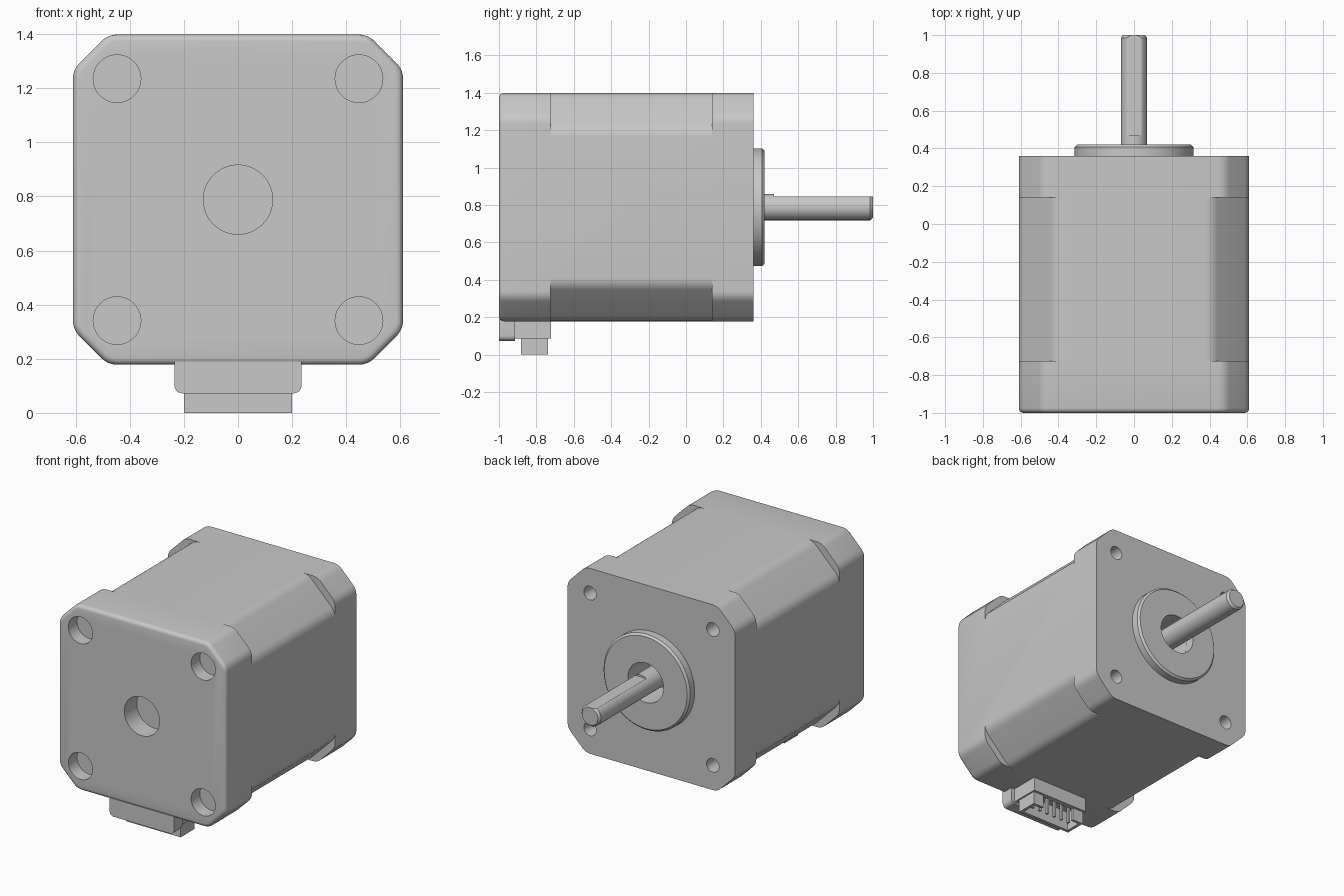
import bpy, bmesh, math
from mathutils import Vector, Matrix

if "Cube" in bpy.data.objects:
    bpy.data.objects.remove(bpy.data.objects["Cube"])

CZ = 0.788            # height of the motor axis
HALF = 0.61           # half width of the body
BACK, FRONT = 0.36, -1.0

grey = bpy.data.materials.new("motor grey")
grey.use_nodes = True
grey.diffuse_color = (0.58, 0.58, 0.58, 1)
grey.node_tree.nodes["Principled BSDF"].inputs["Base Color"].default_value = (0.58, 0.58, 0.58, 1)


def finish(name, bm):
    bmesh.ops.recalc_face_normals(bm, faces=bm.faces)
    mesh = bpy.data.meshes.new(name)
    bm.to_mesh(mesh)
    bm.free()
    mesh.materials.append(grey)
    obj = bpy.data.objects.new(name, mesh)
    bpy.context.collection.objects.link(obj)
    return obj


def prism(name, outline, y0, y1, rim=0):
    """Extrude an x-z outline along y, optionally rounding the front rim."""
    bm = bmesh.new()
    face = bm.faces.new([bm.verts.new((x, y0, z)) for x, z in outline])
    ext = bmesh.ops.extrude_face_region(bm, geom=[face], use_keep_orig=True)
    for v in ext["geom"]:
        if isinstance(v, bmesh.types.BMVert):
            v.co.y = y1
    if rim:
        bmesh.ops.recalc_face_normals(bm, faces=bm.faces)
        edges = [e for e in bm.edges if all(abs(v.co.y - y0) < 1e-5 for v in e.verts)]
        bmesh.ops.bevel(bm, geom=edges, offset=rim, segments=4, profile=0.5, affect='EDGES')
    return finish(name, bm)


def box(name, x0, x1, y0, y1, z0, z1):
    return prism(name, [(x0, z0), (x1, z0), (x1, z1), (x0, z1)], y0, y1)


def lathe(name, profile, x=0, z=CZ, steps=48, closed=False):
    """Revolve (radius, y) points around an axis parallel to y."""
    bm = bmesh.new()
    verts = [bm.verts.new((r, y, 0)) for r, y in profile]
    edges = [bm.edges.new(pair) for pair in zip(verts, verts[1:])]
    if closed:
        edges.append(bm.edges.new((verts[-1], verts[0])))
    bmesh.ops.spin(bm, geom=verts + edges, cent=(0, 0, 0), axis=(0, 1, 0),
                   angle=math.tau, steps=steps, use_duplicate=False)
    bmesh.ops.remove_doubles(bm, verts=bm.verts, dist=1e-5)
    bmesh.ops.translate(bm, verts=bm.verts, vec=(x, 0, z))
    return finish(name, bm)


def rod(name, r, y0, y1, x=0, z=CZ):
    return lathe(name, [(0, y0), (r, y0), (r, y1), (0, y1)], x, z)


def cut(target, cutters):
    bpy.context.view_layer.objects.active = target
    for c in cutters:
        c.hide_render = True
        mod = target.modifiers.new("cut", 'BOOLEAN')
        mod.operation, mod.solver, mod.object = 'DIFFERENCE', 'EXACT', c
        bpy.ops.object.modifier_apply(modifier=mod.name)
        bpy.data.objects.remove(c)


def rounded_chamfer(chamfer, t, n=6):
    """One chamfered corner, side to top, with both its bends rounded."""
    a, b = Vector((HALF, HALF - chamfer)), Vector((HALF - chamfer, HALF))
    d = (b - a).normalized() * t
    points = []
    for p, q, r in ((a - Vector((0, t)), a, a + d), (b - d, b, b - Vector((t, 0)))):
        for i in range(n + 1):
            u = i / n
            points.append(p * (1 - u) ** 2 + q * 2 * u * (1 - u) + r * u * u)
    return points


CORNERS = [(1, 1), (-1, 1), (-1, -1), (1, -1)]

# Body: chamfered block with a rounded front rim
outline = []
for sx, sz in CORNERS:
    corner = rounded_chamfer(0.13, 0.035)
    if sx * sz < 0:
        corner.reverse()
    outline += [(sx * p.x, CZ + sz * p.y) for p in corner]
body = prism("motor_body", outline, FRONT, BACK, rim=0.025)

# Deeper chamfers along the middle, and blind holes front and back
cutters = []
for sx, sz in CORNERS:
    section = rounded_chamfer(0.195, 0.04) + [Vector((HALF - 0.235, 0.7)), Vector((0.7, 0.7)),
                                               Vector((0.7, HALF - 0.235))]
    cutters.append(prism("corner_cutter", [(sx * p.x, CZ + sz * p.y) for p in section], -0.725, 0.14))
    hx, hz = sx * 0.447, CZ + sz * 0.447
    cutters.append(rod("front_hole_cutter", 0.088, -1.1, -0.91, hx, hz))
    cutters.append(rod("screw_hole_cutter", 0.045, 0.24, 0.5, hx, hz))
cutters.append(rod("front_bore_cutter", 0.128, -1.1, -0.87))
cutters.append(rod("back_bore_cutter", 0.13, 0.2, 0.5))
cut(body, cutters)

# Pilot flange on the back
flange = lathe("pilot_flange", [(0.13, BACK), (0.13, 0.42), (0.302, 0.42), (0.315, 0.407),
                                (0.315, BACK)], steps=64, closed=True)

# Shaft with a flat on top
shaft = lathe("shaft", [(0, 0.19), (0.07, 0.19), (0.07, 0.985), (0.058, 1.0), (0, 1.0)])
cut(shaft, [box("flat_cutter", -0.2, 0.2, 0.47, 1.1, CZ + 0.057, CZ + 0.2)])

# Connector guard under the front, with rounded lower corners
guard_outline = [(0.235, 0.19), (-0.235, 0.19)]
for sx, start in ((-1, 180), (1, 270)):
    for i in range(7):
        a = math.radians(start + 15 * i)
        guard_outline.append((sx * 0.205 + 0.03 * math.cos(a), 0.102 + 0.03 * math.sin(a)))
guard = prism("connector_guard", guard_outline, FRONT, -0.915)

# Connector collar and socket, open below with a window at the back
collar = box("connector_collar", -0.21, 0.21, -0.916, -0.722, 0.085, 0.19)
cut(collar, [box("collar_cutter", -0.18, 0.18, -0.862, -0.756, 0.0, 0.14)])
socket = box("connector_socket", -0.2, 0.2, -0.882, -0.738, 0.0, 0.15)
cut(socket, [box("cavity_cutter", -0.18, 0.18, -0.862, -0.756, -0.1, 0.13),
             box("window_cutter", -0.12, 0.12, -0.8, -0.7, -0.1, 0.085)])

# Row of six contact pins
for i in range(6):
    x = (i - 2.5) * 0.058
    box(f"contact_pin_{i + 1}", x - 0.008, x + 0.008, -0.822, -0.806, 0.02, 0.15)

# Smooth shading on the round parts, keeping edges sharp
bpy.ops.object.select_all(action='DESELECT')
for obj in (body, flange, shaft, guard):
    obj.select_set(True)
bpy.context.view_layer.objects.active = body
bpy.ops.object.shade_smooth_by_angle(angle=math.radians(30))
